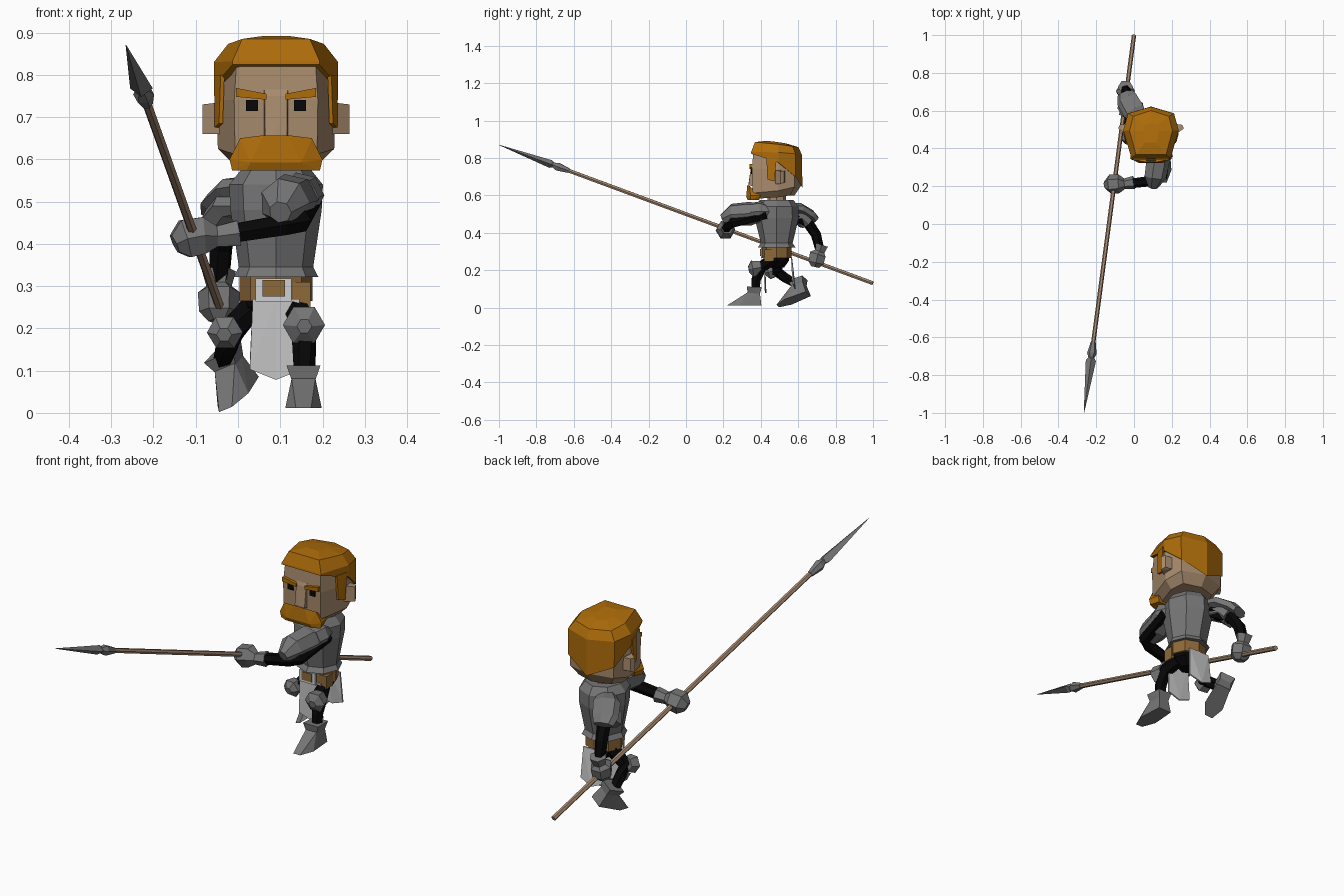
import bpy, bmesh, math
from mathutils import Vector, Matrix

cube = bpy.data.objects.get("Cube")
if cube:
    bpy.data.objects.remove(cube, do_unlink=True)

CX, CY = 0.09, 0.485  # body axis


def material(name, r, g, b):
    m = bpy.data.materials.new(name)
    m.use_nodes = True
    m.diffuse_color = (r, g, b, 1)
    m.node_tree.nodes["Principled BSDF"].inputs["Base Color"].default_value = (r, g, b, 1)
    return m


HAIR = material("ginger hair", .42, .15, .003)
SKIN = material("skin", .39, .26, .155)
STEEL = material("steel", .18, .18, .18)
LEATHER = material("leather", .27, .14, .04)
WOOD = material("wood", .38, .25, .16)
BLACK = material("black cloth", .002, .002, .002)
CLOTH = material("white cloth", .58, .58, .58)
SILVER = material("silver", .62, .63, .66)


def finish(name, bm, mat):
    bmesh.ops.recalc_face_normals(bm, faces=bm.faces)
    me = bpy.data.meshes.new(name)
    bm.to_mesh(me)
    bm.free()
    me.materials.append(mat)
    ob = bpy.data.objects.new(name, me)
    bpy.context.collection.objects.link(ob)
    return ob


def loft(name, rings, mat):
    """Skin a stack of equal rings and cap both ends."""
    bm = bmesh.new()
    rows = [[bm.verts.new(p) for p in ring] for ring in rings]
    n = len(rows[0])
    for a, b in zip(rows, rows[1:]):
        for i in range(n):
            j = (i + 1) % n
            bm.faces.new((a[i], a[j], b[j], b[i]))
    bm.faces.new(rows[0])
    bm.faces.new(rows[-1])
    return finish(name, bm, mat)


def hull(name, points, mat, matrix=None):
    """Convex faceted solid around a few corner points."""
    bm = bmesh.new()
    for p in points:
        bm.verts.new(p)
    res = bmesh.ops.convex_hull(bm, input=bm.verts)
    loose = {e for e in res["geom_interior"] + res["geom_unused"] if isinstance(e, bmesh.types.BMVert)}
    bmesh.ops.delete(bm, geom=list(loose), context="VERTS")
    bmesh.ops.dissolve_limit(bm, angle_limit=.02, verts=bm.verts, edges=bm.edges)
    if matrix:
        bm.transform(matrix)
    return finish(name, bm, mat)


def box(x0, x1, y0, y1, z0, z1):
    return [(x, y, z) for x in (x0, x1) for y in (y0, y1) for z in (z0, z1)]


def sym(points):
    """Mirror corner points about the body axis."""
    return [(CX + s * x, y, z) for x, y, z in points for s in (1, -1)]


def limb(name, path, radii, mat, sides=6, squash=1):
    """Faceted tube along a path with a radius at each point."""
    pts = [Vector(p) for p in path]
    rings = []
    for i, p in enumerate(pts):
        d = pts[min(i + 1, len(pts) - 1)] - pts[max(i - 1, 0)]
        q = d.to_track_quat("Z", "Y")
        ring = []
        for k in range(sides):
            a = math.tau * k / sides
            ring.append(p + q @ Vector((math.cos(a), squash * math.sin(a), 0)) * radii[i])
        rings.append(ring)
    return loft(name, rings, mat)


def barrel(name, levels, mat, sides=8):
    """Upright body of (height, half width, half depth) levels."""
    loft(name, [[(CX + rx * math.cos(math.tau * k / sides), CY + ry * math.sin(math.tau * k / sides), z)
                 for k in range(sides)] for z, rx, ry in levels], mat)


# Torso, belt and hips
barrel("breastplate", [(.322, .1, .1), (.345, .088, .085), (.48, .108, .118),
                       (.54, .111, .116), (.575, .083, .09)], STEEL)
barrel("neck", [(.56, .05, .05), (.6, .05, .05)], SKIN)
barrel("hips", [(.215, .035, .04), (.25, .075, .065), (.33, .078, .07)], BLACK)
barrel("belt", [(.265, .086, .079), (.322, .086, .079)], LEATHER)
hull("belt_pouch", box(.13, .172, .42, .47, .25, .31), LEATHER)
hull("buckle", box(.042, .127, .4, .41, .264, .318), SILVER)
hull("buckle_centre", box(.058, .111, .396, .402, .275, .314), LEATHER)


def tabard(name, y, out, low):
    for s in (1, -1):
        pts = [(CX, y, .27), (CX + s * .055, y, .27), (CX, y + 2 * out, low),
               (CX + s * .062, y + out, low + .025)]
        hull(f"{name}_{'left' if s > 0 else 'right'}",
             pts + [(px, py + .007, pz) for px, py, pz in pts], CLOTH)


tabard("front_tabard", .415, .004, .078)
tabard("back_tabard", .56, .01, .1)

# Head and ears: half outline runs from brow to nape
OUTLINE = [(.1, -.134), (.142, .01), (.118, .098), (0, .133)]


def head_ring(sx, sy, heights):
    half = [(x * sx, CY + y * sy, z) for (x, y), z in zip(OUTLINE, heights)]
    right = [(-x, y, z) for x, y, z in reversed(half[:-1])]
    return [(CX + x, y, z) for x, y, z in half + right]


loft("head", [head_ring(.72, .72, [.583, .59, .6, .6]), head_ring(.97, .97, [.612, .625, .645, .65]),
              head_ring(.99, .99, [.74] * 4), head_ring(.93, .93, [.835, .81, .78, .77])], SKIN)
loft("hair", [head_ring(1.03, 1.03, [.824, .775, .7, .642]),
              head_ring(1.035, 1.02, [.832, .83, .822, .815]),
              head_ring(.8, .87, [.885, .873, .862, .858]),
              head_ring(.3, .4, [.892, .885, .88, .877])], HAIR)
for s, side in ((1, "left"), (-1, "right")):
    def flip(points):
        return [(CX + s * x, y, z) for x, y, z in points]
    hull(side + "_sideburn", flip([(x + d, y, z) for x, y, z in (
        (.122, .43, .8), (.138, .485, .8), (.126, .435, .685), (.136, .472, .675)) for d in (0, .009)]), HAIR)
    hull(side + "_ear", flip([(.13, .475, .66), (.13, .475, .735), (.174, .505, .66), (.174, .505, .73),
                              (.13, .53, .67), (.13, .53, .73), (.165, .525, .67), (.165, .525, .73)]), SKIN)
    hull(side + "_eyebrow", flip([(x, y, z) for y in (.34, .355) for x, z in (
        (.022, .741), (.022, .755), (.095, .748), (.095, .769))]), HAIR)
    hull(side + "_eye", flip(box(.043, .071, .347, .354, .715, .741)), BLACK)
hull("nose", sym([(.028, .353, .765), (.028, .352, .65), (.026, .335, .655), (.026, .347, .75)])
     + [(CX, .333, .655)], SKIN)
hull("moustache_and_beard", sym([(.085, .34, .65), (.03, .328, .657), (.11, .345, .6), (.104, .345, .574),
                                 (.06, .322, .592), (.07, .33, .574), (.1, .4, .6), (.09, .39, .575)]), HAIR)

# Left arm, reaching across the chest
limb("left_arm", [(.17, .43, .5), (.145, .25, .455), (.11, .23, .445), (-.03, .213, .422)],
     [.03, .03, .028, .025], BLACK)
limb("left_pauldron", [(.155, .41, .51), (.125, .34, .502), (.11, .25, .497), (.1, .195, .475)],
     [.045, .065, .06, .027], STEEL, 7)
limb("left_shoulder_plate", [(.155, .45, .515), (.15, .4, .515), (.14, .355, .51)],
     [.03, .055, .052], STEEL, 7)
limb("left_gauntlet", [(.0, .22, .425), (-.05, .213, .418), (-.08, .213, .42), (-.125, .21, .412),
                       (-.15, .205, .4)], [.035, .028, .05, .052, .025], STEEL)

# Right arm, trailing behind
limb("right_arm", [(.02, .57, .5), (-.025, .655, .45), (-.04, .695, .39), (-.045, .715, .31)],
     [.032, .03, .028, .025], BLACK)
limb("right_pauldron", [(.04, .54, .54), (.0, .6, .53), (-.035, .66, .495), (-.045, .69, .47)],
     [.035, .062, .06, .045], STEEL, 7, .5)
limb("right_shoulder_plate", [(.02, .56, .49), (-.015, .6, .49), (-.035, .64, .455)],
     [.035, .055, .06], STEEL, 7, .65)
limb("right_gauntlet", [(-.045, .725, .335), (-.045, .715, .3), (-.045, .705, .285), (-.045, .695, .24),
                        (-.045, .69, .217)], [.04, .03, .05, .047, .025], STEEL)

# Legs with knee guards
limb("left_leg", [(.12, .48, .27), (.155, .4, .215), (.157, .375, .15), (.157, .37, .08)],
     [.035, .032, .028, .024], BLACK)
limb("right_leg", [(.05, .5, .27), (-.015, .482, .195), (-.025, .53, .16), (-.035, .59, .125)],
     [.035, .032, .028, .024], BLACK)
limb("left_knee_guard", [(.157, .335, .205), (.156, .355, .208), (.154, .4, .215)],
     [.018, .05, .038], STEEL)
limb("right_knee_guard", [(-.033, .425, .185), (-.031, .445, .19), (-.025, .485, .198)],
     [.018, .043, .033], STEEL)


def boot(side, origin, roll, pitch, yaw):
    m = Matrix.Translation(origin)
    for angle, axis in ((yaw, "Z"), (pitch, "X"), (roll, "Y")):
        m = m @ Matrix.Rotation(math.radians(angle), 4, axis)
    both = lambda pts: [(s * x, y, z) for x, y, z in pts for s in (1, -1)]
    hull(side + "_boot_cuff", both([(.04, -.04, .1), (.036, .04, .098), (.028, -.035, .065),
                                    (.026, .03, .06)]), STEEL, m)
    hull(side + "_boot", both([(.028, -.035, .07), (.026, .03, .068), (.043, -.08, 0),
                               (.018, -.145, 0), (.034, .038, 0)]), STEEL, m)


boot("left", (.155, .365, .012), 0, 0, 0)
boot("right", (.01, .62, .06), -22, 21, -17)

# Spear
TIP, TAIL = Vector((-.265, -1, .87)), Vector((0, 1, .13))


def along(*ts):
    return [TIP.lerp(TAIL, t) for t in ts]


limb("spear_shaft", along(.16, .9995), [.0115, .0115], WOOD)
limb("spear_blade", along(0, .138, .15), [.001, .027, .01], STEEL, 4, .8)
limb("spear_collar", along(.142, .157, .187), [.012, .025, .014], STEEL, 6)
